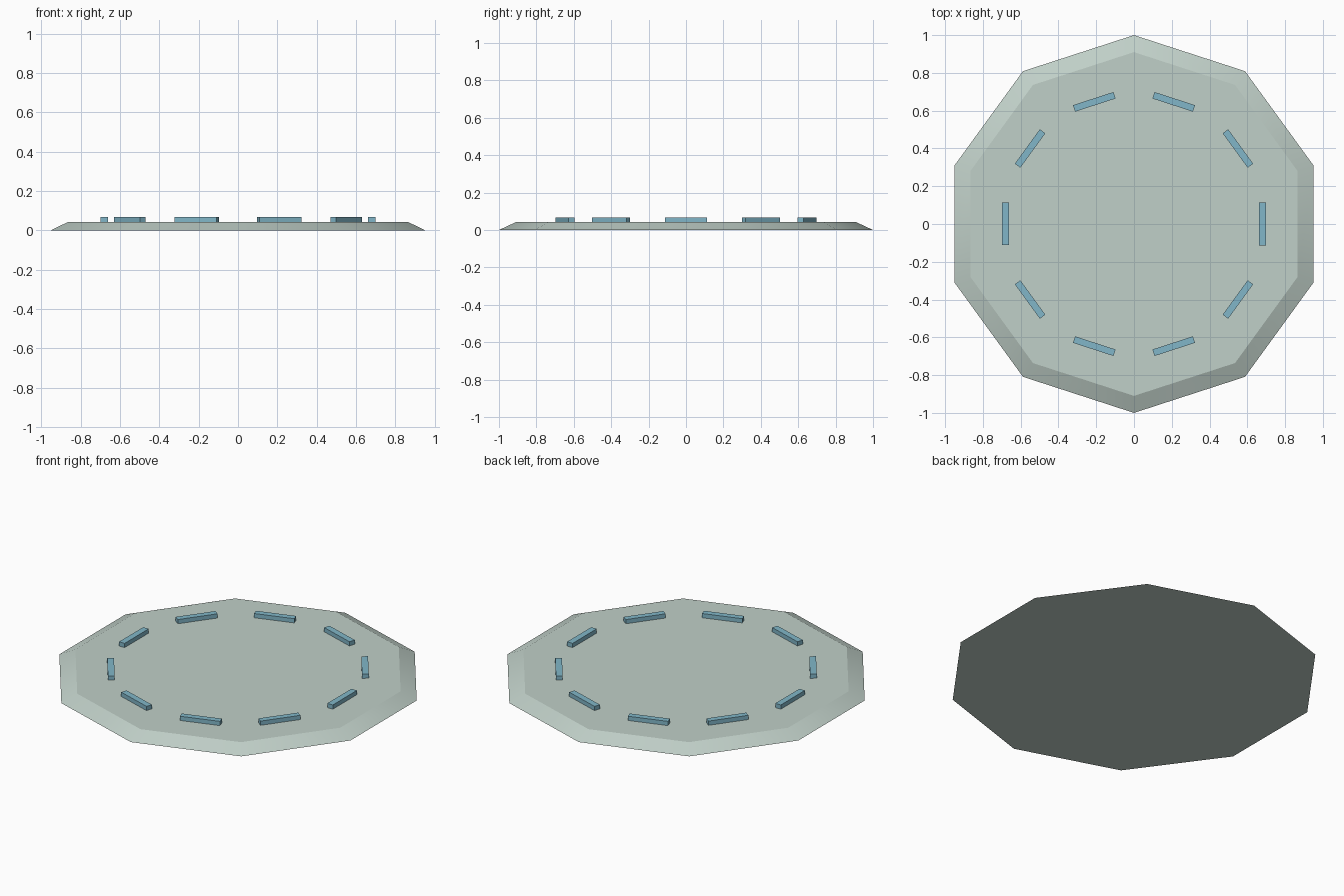
import bpy, bmesh, math
from mathutils import Matrix

if "Cube" in bpy.data.objects:
    bpy.data.objects.remove(bpy.data.objects["Cube"])

SIDES = 10
BASE_H = 0.042
BAR_SIZE = (0.036, 0.225, 0.025)
BAR_RADIUS = 0.68


def material(name, rgb):
    m = bpy.data.materials.new(name)
    m.diffuse_color = (*rgb, 1)
    m.use_nodes = True
    m.node_tree.nodes["Principled BSDF"].inputs["Base Color"].default_value = m.diffuse_color
    return m


def add_object(name, bm, mat):
    mesh = bpy.data.meshes.new(name)
    bm.to_mesh(mesh)
    bm.free()
    mesh.materials.append(mat)
    obj = bpy.data.objects.new(name, mesh)
    bpy.context.collection.objects.link(obj)
    return obj


stone = material("pale_green", (0.53, 0.63, 0.58))
blue = material("blue", (0.22, 0.47, 0.58))

# Ten-sided base plate with sloping rim, corners on the y axis
bm = bmesh.new()
bmesh.ops.create_cone(bm, cap_ends=True, segments=SIDES, radius1=1.0, radius2=0.91,
                      depth=BASE_H, matrix=Matrix.Translation((0, 0, BASE_H / 2)))
corner = max(bm.verts, key=lambda v: v.co.xy.length).co
turn = math.pi / 2 - math.atan2(corner.y, corner.x)
bmesh.ops.rotate(bm, verts=bm.verts, matrix=Matrix.Rotation(turn, 3, 'Z'))
base = add_object("base_plate", bm, stone)
bpy.context.view_layer.objects.active = base
base.select_set(True)
bpy.ops.object.shade_smooth_by_angle(angle=math.radians(20))

# Ring of raised bars, one facing each side of the plate
bm = bmesh.new()
for i in range(SIDES):
    place = (Matrix.Rotation(2 * math.pi * i / SIDES, 4, 'Z')
             @ Matrix.Translation((BAR_RADIUS, 0, BASE_H + BAR_SIZE[2] / 2))
             @ Matrix.Diagonal((*BAR_SIZE, 1)))
    bmesh.ops.create_cube(bm, size=1, matrix=place)
add_object("raised_bars", bm, blue)
